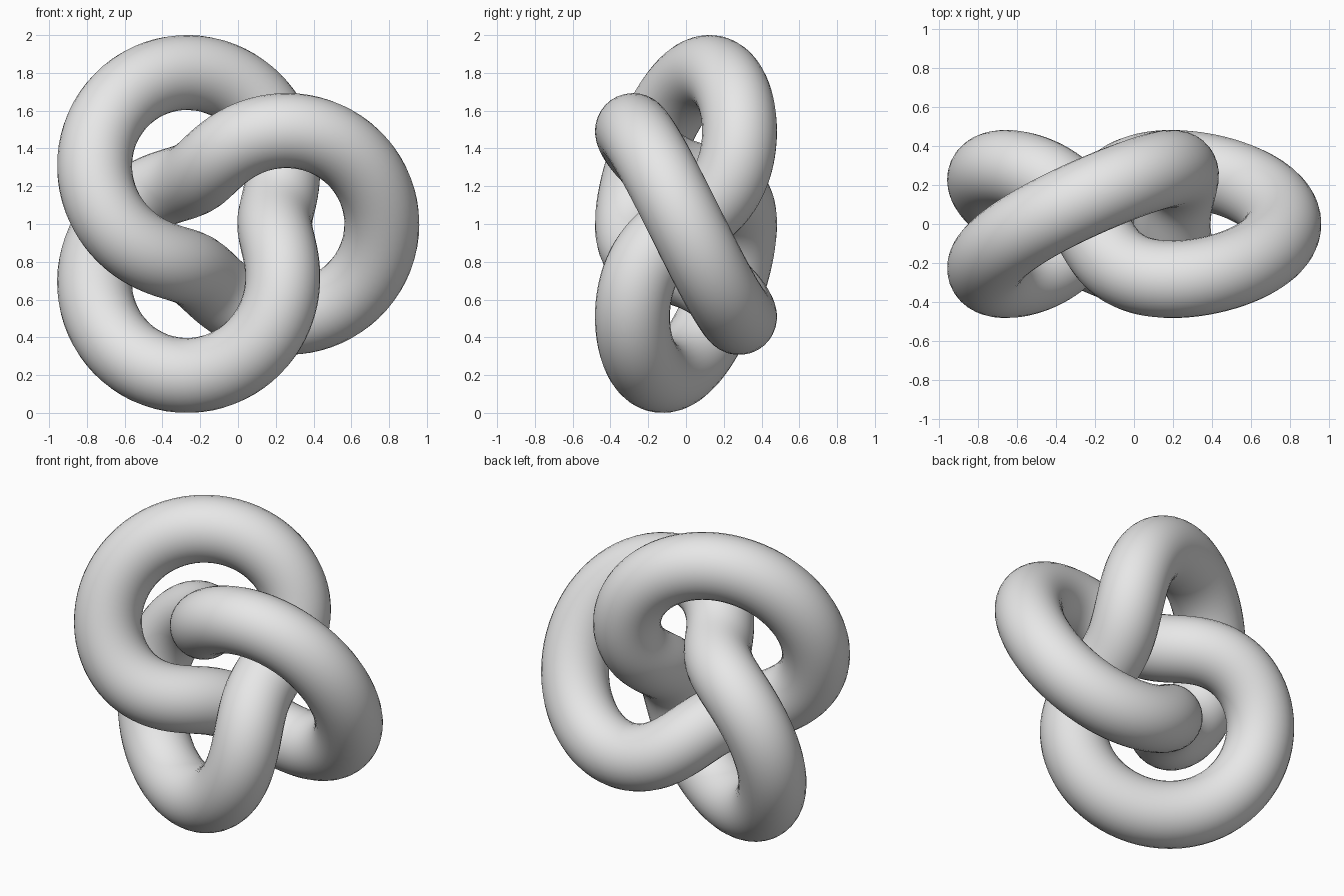
import bpy
import math

cube = bpy.data.objects.get("Cube")
if cube:
    bpy.data.objects.remove(cube, do_unlink=True)

# Torus knot proportions: ring radius, winding radius, tube radius
RING, WIND, TUBE = 0.567, 0.2835, 0.1985
OFFSET_X, CENTRE_Z = -0.089, 1.0
STEPS = 240


def knot_point(t):
    """Centreline winding twice round the ring and three times through it."""
    r = RING + WIND * math.cos(3 * t)
    return (r * math.cos(2 * t) + OFFSET_X,
            -WIND * math.sin(3 * t),
            r * math.sin(2 * t) + CENTRE_Z)


# Closed path with a round bevel
curve = bpy.data.curves.new("knot_path", "CURVE")
curve.dimensions = "3D"
curve.bevel_depth = TUBE
curve.bevel_resolution = 14
spline = curve.splines.new("POLY")
spline.points.add(STEPS - 1)
for i, point in enumerate(spline.points):
    point.co = (*knot_point(2 * math.pi * i / STEPS), 1)
spline.use_cyclic_u = True

knot = bpy.data.objects.new("trefoil_knot", curve)
bpy.context.collection.objects.link(knot)

# Turn the tube into a smooth mesh
bpy.ops.object.select_all(action="DESELECT")
knot.select_set(True)
bpy.context.view_layer.objects.active = knot
bpy.ops.object.convert(target="MESH")
knot = bpy.context.object
bpy.ops.object.shade_smooth()

# Plain grey finish
grey = bpy.data.materials.new("light_grey")
grey.use_nodes = True
colour = (0.8, 0.8, 0.8, 1)
grey.diffuse_color = colour
for node in grey.node_tree.nodes:
    if node.type == "BSDF_PRINCIPLED":
        node.inputs["Base Color"].default_value = colour
knot.data.materials.clear()
knot.data.materials.append(grey)
